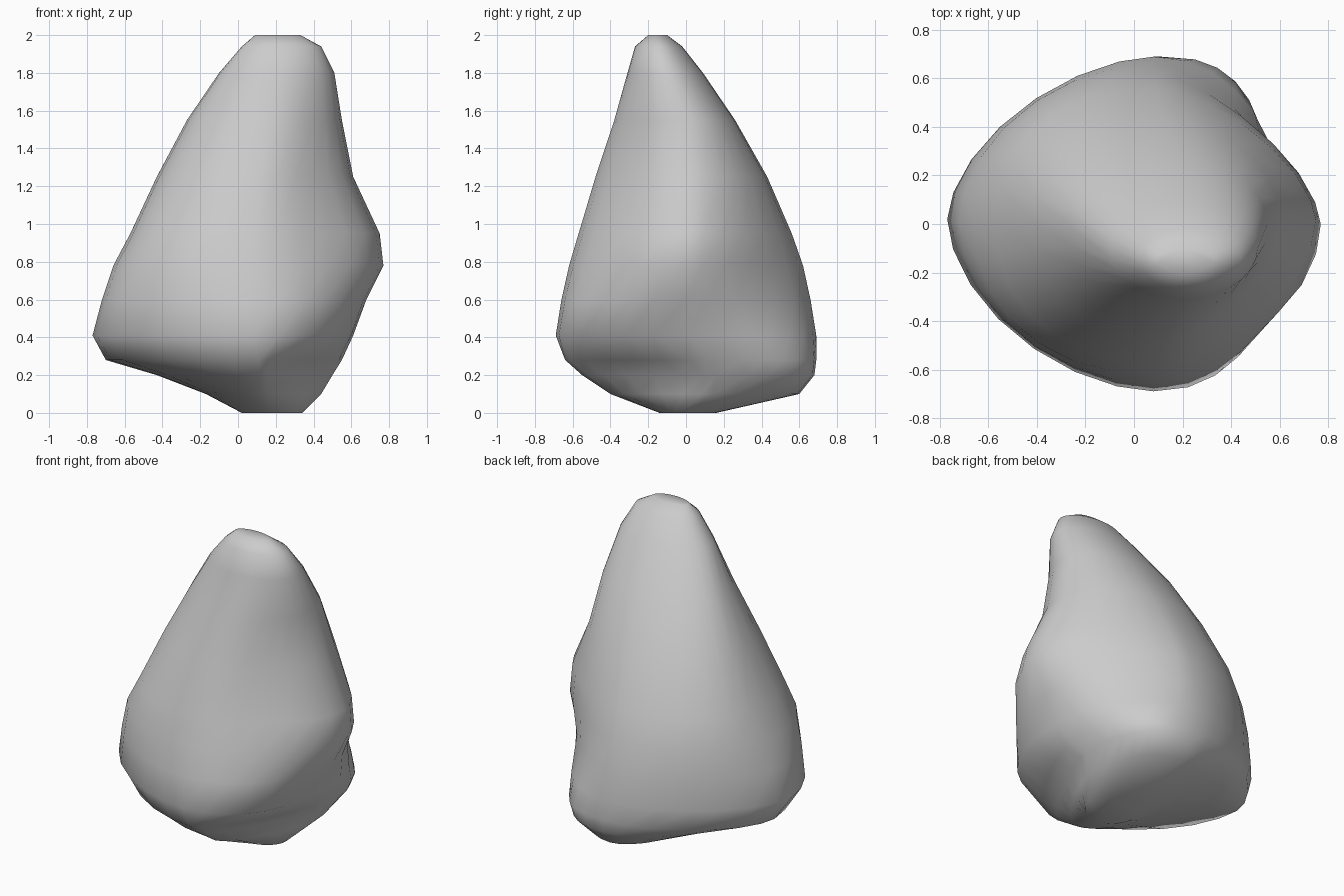
import bpy, bmesh, math

if "Cube" in bpy.data.objects:
    bpy.data.objects.remove(bpy.data.objects["Cube"])

SIDES = 28
ROUND = (.71, .71, .71, .70)

# Horizontal sections: z, left, right, front, back, centre x, centre y,
# then corner fullness (0.71 = ellipse) back-right, back-left, front-left, front-right
SECTIONS = [
    (0, .02, .34, -.14, .16, .16, 0),
    (.1, -.17, .44, -.4, .6, .12, .14, .72, .68, .71, .6),
    (.2, -.43, .5, -.55, .68, .12, .16, .77, .67, .71, .57),
    (.28, -.7, .55, -.64, .69, .11, .1, .77, .66, .68, .61),
    (.41, -.77, .61, -.69, .69, .08, .02, .73, .66, .67, .74),
    (.6, -.72, .68, -.66, .66, .08, 0, .67, .69, .69, .72),
    (.78, -.66, .77, -.62, .62, .08, 0, .64, .71, .72, .69),
    (.95, -.57, .75, -.57, .56, .09, .02, .64, .73, .73, .68),
    (1.25, -.43, .61, -.48, .43, .12, .02, .69, .72, .72, .68),
    (1.55, -.27, .55, -.38, .26, .17, 0),
    (1.8, -.1, .51, -.31, .09, .22, -.1),
    (1.94, .02, .44, -.27, -.02, .22, -.14),
    (2, .09, .33, -.2, -.1, .21, -.15),
]


# Shallow hollows in the front-right and back-right flanks
def hollow(angle, z):
    front = ((angle - 5.38) / .38) ** 2 + ((z - 1.1) / .5) ** 2
    back = ((angle - .87) / .38) ** 2 + ((z - .62) / .22) ** 2
    return 1 - .06 * math.exp(-front) - .04 * math.exp(-back)


def section_ring(bm, z, x0, x1, y0, y1, cx, cy, *fullness):
    ring = []
    for i in range(SIDES):
        a = math.tau * i / SIDES
        c, s = math.cos(a), math.sin(a)
        k = (fullness or ROUND)[int(4 * i / SIDES)]
        power = -2 * math.log2(k)
        rx = x1 - cx if c > 0 else x0 - cx
        ry = y1 - cy if s > 0 else y0 - cy
        m = hollow(a, z)
        ring.append(bm.verts.new((cx + m * rx * abs(c) ** power,
                                  cy + m * ry * abs(s) ** power, z)))
    return ring


# Boulder body lofted through the sections
bm = bmesh.new()
rings = [section_ring(bm, *s) for s in SECTIONS]
for lower, upper in zip(rings, rings[1:]):
    for i in range(SIDES):
        j = (i + 1) % SIDES
        bm.faces.new((lower[i], lower[j], upper[j], upper[i]))
bm.faces.new(rings[0][::-1])
bm.faces.new(rings[-1])
for f in bm.faces:
    f.smooth = True
bmesh.ops.recalc_face_normals(bm, faces=bm.faces)

mesh = bpy.data.meshes.new("boulder")
bm.to_mesh(mesh)
bm.free()
boulder = bpy.data.objects.new("boulder", mesh)
bpy.context.collection.objects.link(boulder)
